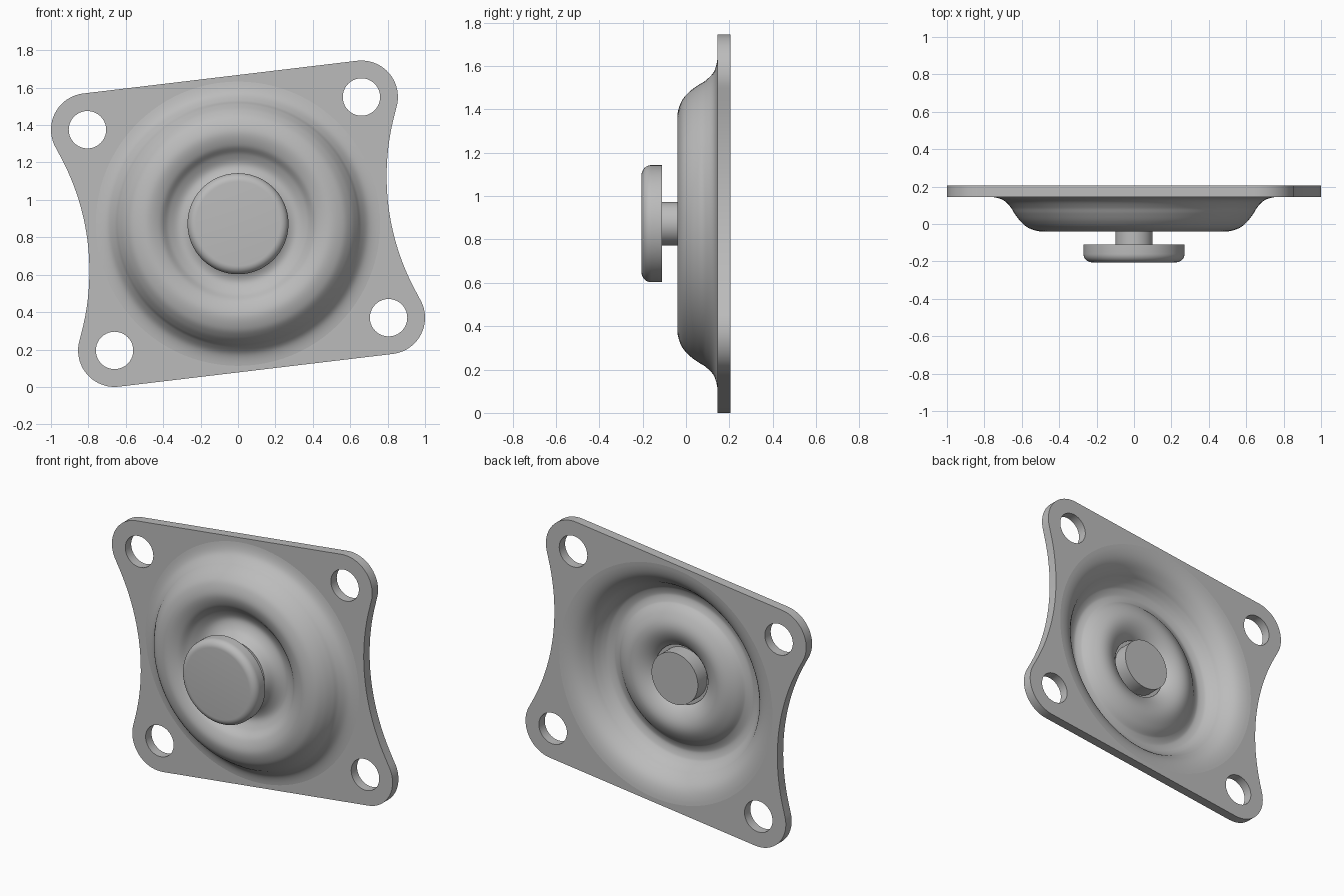
import bpy, bmesh, math
from mathutils import Vector

if "Cube" in bpy.data.objects:
    bpy.data.objects.remove(bpy.data.objects["Cube"])

CENTRE_Z = 0.8725
PLATE_FRONT, PLATE_BACK = 0.145, 0.205
THICK = PLATE_BACK - PLATE_FRONT
RIM = 0.76

grey = bpy.data.materials.new("plain_grey")
grey.use_nodes = True
grey.diffuse_color = (0.5, 0.5, 0.5, 1)
grey.node_tree.nodes["Principled BSDF"].inputs["Base Color"].default_value = (0.5, 0.5, 0.5, 1)


def finish(obj):
    """Material and smooth shading with sharp edges kept."""
    obj.data.materials.clear()
    obj.data.materials.append(grey)
    bpy.ops.object.select_all(action='DESELECT')
    obj.select_set(True)
    bpy.context.view_layer.objects.active = obj
    bpy.ops.object.shade_smooth_by_angle(angle=math.radians(35))


def lathe(name, profile, steps=96):
    """Turn a closed (radius, y) profile around the front-back axis."""
    bm = bmesh.new()
    verts = [bm.verts.new((r, y, 0)) for r, y in profile]
    edges = [bm.edges.new((a, b)) for a, b in zip(verts, verts[1:])]
    bmesh.ops.spin(bm, geom=verts + edges, cent=(0, 0, 0), axis=(0, 1, 0),
                   angle=math.tau, steps=steps, use_merge=False)
    bmesh.ops.remove_doubles(bm, verts=bm.verts, dist=1e-4)
    bmesh.ops.recalc_face_normals(bm, faces=bm.faces)
    mesh = bpy.data.meshes.new(name)
    bm.to_mesh(mesh)
    bm.free()
    obj = bpy.data.objects.new(name, mesh)
    obj.location.z = CENTRE_Z
    bpy.context.collection.objects.link(obj)
    finish(obj)
    return obj


def arc(centre, radius, start, end, steps):
    return [Vector((centre[0] + radius * math.cos(start + (end - start) * i / steps),
                    centre[1] + radius * math.sin(start + (end - start) * i / steps)))
            for i in range(steps + 1)]


def smooth_path(points, steps=6):
    """Catmull-Rom curve; the first and last points only steer the ends."""
    p = [Vector(q) for q in points]
    path = []
    for a, b, c, d in zip(p, p[1:], p[2:], p[3:]):
        for i in range(steps):
            t = i / steps
            path.append(0.5 * (2 * b + (c - a) * t + (2 * a - 5 * b + 4 * c - d) * t ** 2
                               + (3 * b - a - 3 * c + d) * t ** 3))
    return path + [p[-2]]


# Mounting plate: four rounded lugs, straight top and bottom, hollowed sides
upper_left = Vector((-0.805, 0.5025))
upper_right = Vector((0.66, 0.6775))
lower_left = -upper_right
LUG, HOLLOW, HOLLOW_DEPTH = 0.195, 1.29, 0.072
side = (lower_left - upper_left).normalized()
hollow = (upper_left + lower_left) / 2 + Vector((side.y, -side.x)) * (HOLLOW + HOLLOW_DEPTH)


def angle_of(v):
    return math.atan2(v.y, v.x) % math.tau


top = angle_of(upper_right - upper_left) + math.pi / 2
to_hollow = angle_of(hollow - upper_left)
lug_start = angle_of(hollow - lower_left) - math.pi
from_upper = angle_of(upper_left - hollow)
from_lower = angle_of(lower_left - hollow)
if from_lower > from_upper:
    from_lower -= math.tau
half = (arc(upper_right, LUG, lug_start, top, 20)
        + arc(upper_left, LUG, top, to_hollow, 20)
        + arc(hollow, HOLLOW, from_upper, from_lower, 24)[1:-1])
loops = [half + [-v for v in half], arc((0, 0), RIM, 0, math.tau, 96)[:-1]]
for lug in (upper_left, upper_right, -upper_left, -upper_right):
    loops.append(arc(lug, 0.1, 0, math.tau, 40)[:-1])

curve = bpy.data.curves.new("mounting_plate", 'CURVE')
curve.dimensions = '2D'
curve.fill_mode = 'BOTH'
curve.extrude = THICK / 2
for loop in loops:
    spline = curve.splines.new('POLY')
    spline.points.add(len(loop) - 1)
    for point, v in zip(spline.points, loop):
        point.co = (v.x, v.y, 0, 1)
    spline.use_cyclic_u = True
plate = bpy.data.objects.new("mounting_plate", curve)
plate.location = (0, (PLATE_FRONT + PLATE_BACK) / 2, CENTRE_Z)
plate.rotation_euler.x = math.pi / 2
bpy.context.collection.objects.link(plate)
bpy.ops.object.select_all(action='DESELECT')
plate.select_set(True)
bpy.context.view_layer.objects.active = plate
bpy.ops.object.convert(target='MESH')
plate = bpy.context.object
bm = bmesh.new()
bm.from_mesh(plate.data)
bmesh.ops.remove_doubles(bm, verts=bm.verts, dist=1e-4)
bmesh.ops.recalc_face_normals(bm, faces=bm.faces)
bm.to_mesh(plate.data)
bm.free()
finish(plate)

# Diaphragm: a ring-shaped bulge of even thickness with a sunken valley inside
front = smooth_path([(0.83, 0.145), (RIM, 0.145), (0.7, 0.128), (0.66, 0.09), (0.638, 0.055),
                     (0.605, 0.012), (0.56, -0.023), (0.49, -0.04), (0.42, -0.018),
                     (0.37, 0.025), (0.31, 0.05), (0.25, 0.025), (0.21, -0.03), (0.18, -0.07)])
back = []
for i, p in enumerate(front):
    along = front[min(i + 1, len(front) - 1)] - front[max(i - 1, 0)]
    back.append(p + Vector((along.y, -along.x)).normalized() * THICK)
back[0] = Vector((RIM, PLATE_BACK))
FLOOR = 0.02
back = [p for p in back if p.x > 0.32 or p.y > FLOOR + 0.02]
back.append(Vector((0.215, FLOOR)))
lathe("diaphragm", front + [(0, front[-1].y), (0, FLOOR)] + back[::-1] + [front[0]])

# Button, its stem and the retaining disc behind
EDGE = 0.045
rounded = arc((0.27 - EDGE, -0.205 + EDGE), EDGE, -math.pi / 2, 0, 8)
lathe("button", [(0, -0.205)] + rounded + [(0.27, -0.11), (0, -0.11)])
lathe("stem", [(0, -0.12), (0.1, -0.12), (0.1, 0.0), (0, 0.0)], 64)
lathe("retaining_disc", [(0, 0.01), (0.165, 0.01), (0.165, 0.115), (0, 0.115)], 64)
